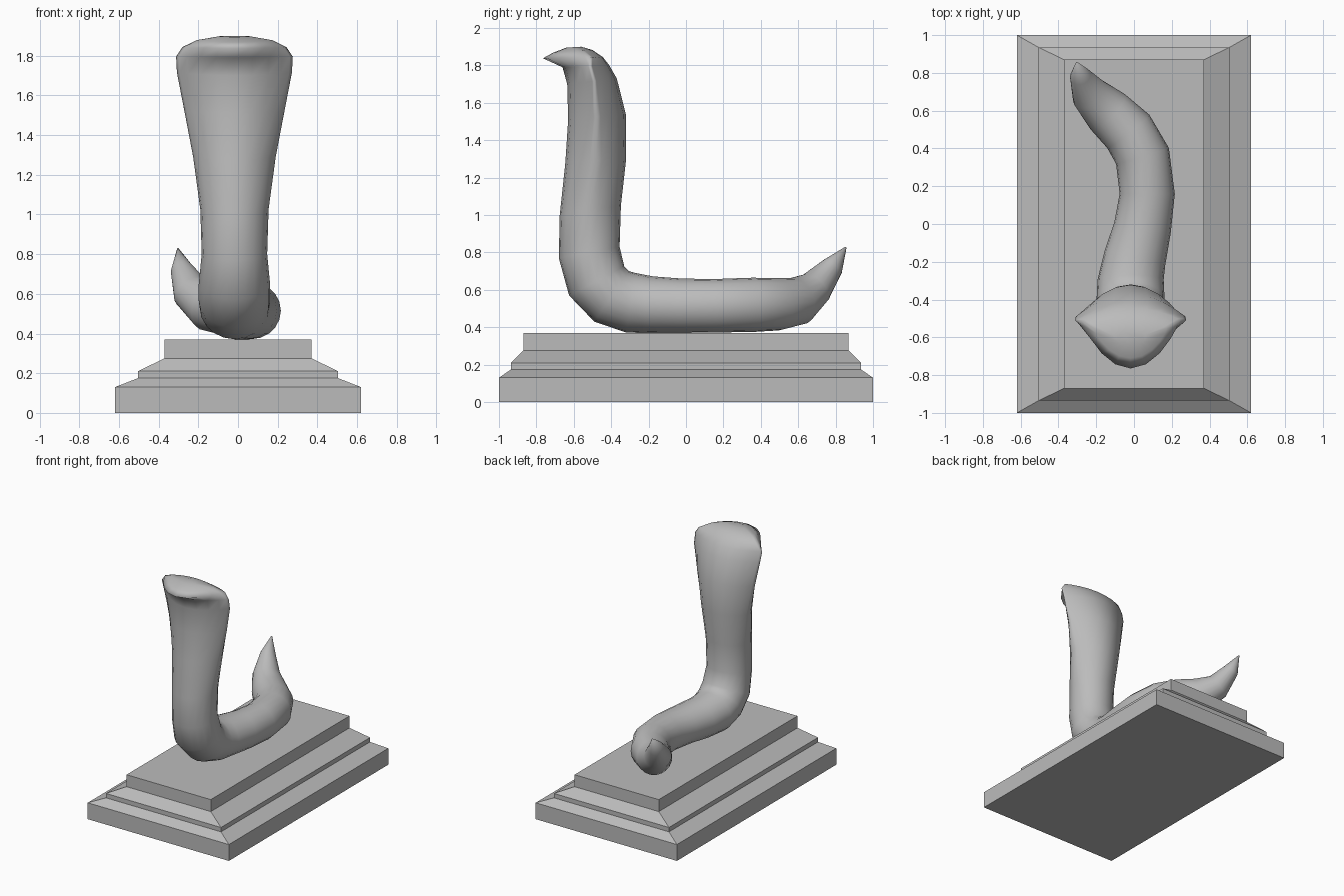
import bpy, bmesh, math
from mathutils import Vector

if "Cube" in bpy.data.objects:
    bpy.data.objects.remove(bpy.data.objects["Cube"])

SIDES = 20

stone = bpy.data.materials.new("grey stone")
stone.diffuse_color = (0.5, 0.5, 0.5, 1)
stone.use_nodes = True
stone.node_tree.nodes["Principled BSDF"].inputs["Base Color"].default_value = stone.diffuse_color


def loft(name, rings):
    """Skin a list of closed rings and cap both ends."""
    bm = bmesh.new()
    loops = [[bm.verts.new(p) for p in ring] for ring in rings]
    for a, b in zip(loops, loops[1:]):
        n = len(a)
        for i in range(n):
            j = (i + 1) % n
            bm.faces.new((a[i], a[j], b[j], b[i]))
    bm.faces.new(loops[0][::-1])
    bm.faces.new(loops[-1])
    bmesh.ops.recalc_face_normals(bm, faces=bm.faces)
    mesh = bpy.data.meshes.new(name)
    bm.to_mesh(mesh)
    bm.free()
    mesh.materials.append(stone)
    obj = bpy.data.objects.new(name, mesh)
    bpy.context.collection.objects.link(obj)
    return obj


def ring(centre, side, front, back, q=1.0):
    """Cross-section through front, side and back points; q > 1 pinches the sides."""
    pts = []
    for i in range(SIDES):
        t = 2 * math.pi * i / SIDES
        s = math.sin(t)
        reach = (back if s > 0 else front) - centre
        pts.append(centre + side * math.cos(t) + reach * abs(s) ** q)
    return pts


# Stepped plinth: height, half width, half length
steps = [(0, .62, 1), (.13, .62, 1), (.175, .505, .935),
         (.21, .505, .935), (.275, .37, .87), (.37, .37, .87)]
loft("plinth", [[(-x, -y, z), (x, -y, z), (x, y, z), (-x, y, z)]
                for z, x, y in steps])

# Lying part of the snake from the tail tip: x, y, z, half width, half height
tail = [(-.303, .855, .828, .004, .004), (-.285, .785, .725, .055, .06),
        (-.235, .69, .61, .10, .095), (-.14, .595, .54, .13, .13),
        (-.03, .49, .523, .142, .14), (.045, .36, .52, .146, .145),
        (.07, .16, .515, .146, .143), (.045, -.02, .515, .152, .145),
        (.005, -.18, .52, .165, .152)]
rings = []
for i, (x, y, z, w, h) in enumerate(tail):
    a = Vector(tail[max(i - 1, 0)][:3])
    b = Vector(tail[min(i + 1, len(tail) - 1)][:3])
    along = (a - b).normalized()
    side = along.cross(Vector((0, 0, 1))).normalized()
    up = side.cross(along)
    c = Vector((x, y, z))
    rings.append(ring(c, side * w, c - up * h, c + up * h))

# Raised body, hood and head:
# half width, front y, front z, back y, back z, side position (0 front, 1 back), pinch
trunk = [(.175, -.32, .372, -.27, .69, .5, 1), (.18, -.49, .43, -.305, .70, .5, 1),
         (.18, -.625, .57, -.33, .725, .5, 1), (.165, -.68, .77, -.355, .83, .5, 1),
         (.172, -.675, 1.0, -.348, 1.05, .5, 1.1), (.208, -.645, 1.28, -.32, 1.30, .5, 1.4),
         (.253, -.63, 1.51, -.322, 1.54, .5, 1.8), (.29, -.635, 1.70, -.37, 1.73, .55, 2.1),
         (.294, -.66, 1.79, -.41, 1.80, .6, 2.1), (.262, -.765, 1.838, -.445, 1.845, .8, 1.8),
         (.19, -.71, 1.868, -.50, 1.882, .75, 1.5), (.08, -.64, 1.895, -.56, 1.90, .5, 1)]
for w, fy, fz, by, bz, s, q in trunk:
    front, back = Vector((-.018, fy, fz)), Vector((-.018, by, bz))
    rings.append(ring(front.lerp(back, s), Vector((w, 0, 0)), front, back, q))

snake = loft("snake", rings)
for poly in snake.data.polygons:
    poly.use_smooth = True
